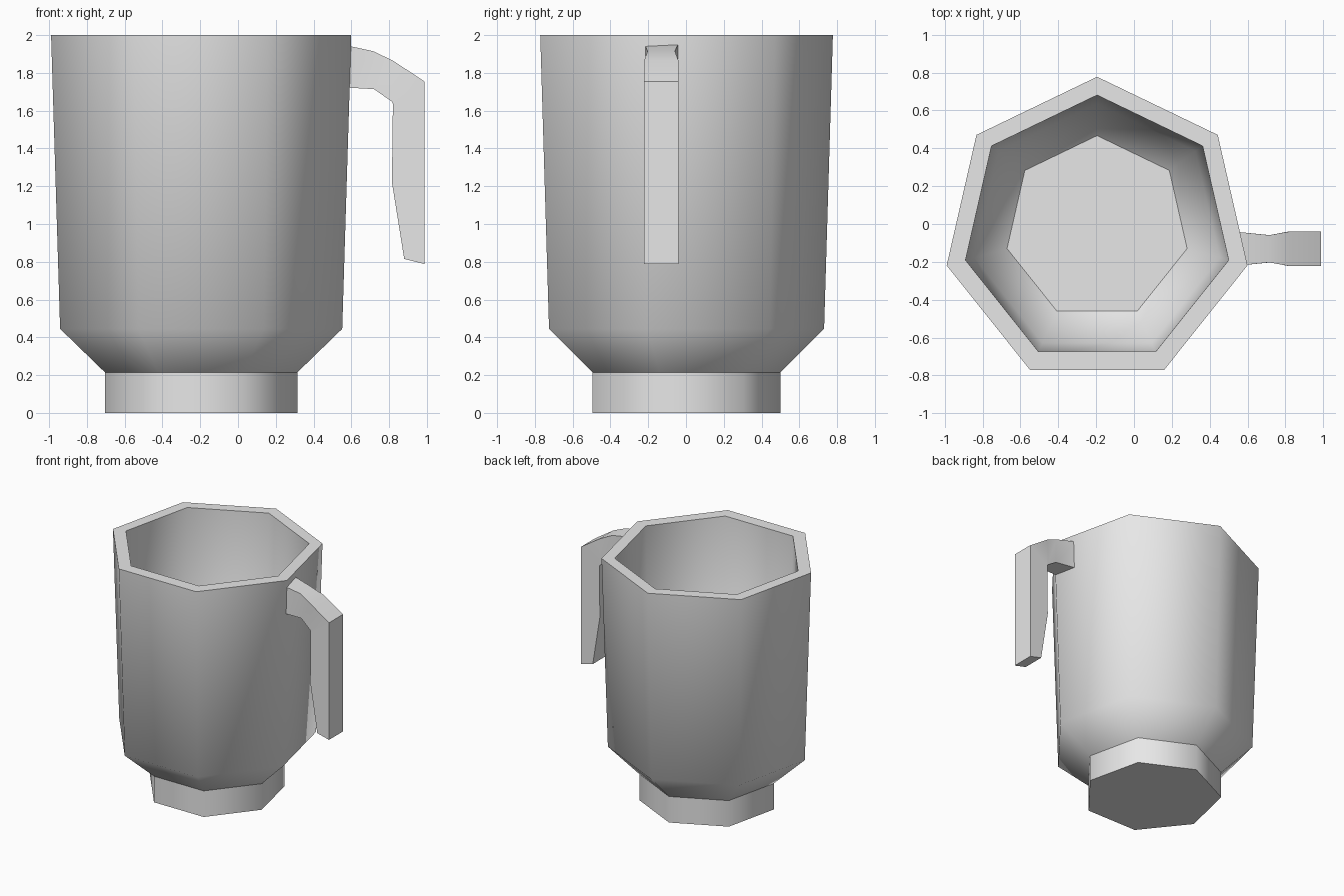
import bpy
import bmesh
import math

cube = bpy.data.objects.get("Cube")
if cube:
    bpy.data.objects.remove(cube, do_unlink=True)

SIDES = 7
CENTRE_X = -0.195

grey = bpy.data.materials.new("light grey")
grey.use_nodes = True
colour = (0.8, 0.8, 0.8, 1.0)
grey.diffuse_color = colour
grey.node_tree.nodes["Principled BSDF"].inputs["Base Color"].default_value = colour


def heptagon(radius, z):
    """Ring of points with one corner at the back, centred on its own depth."""
    shift = 0.003 - radius * (1 - math.cos(math.pi / SIDES)) / 2
    ring = []
    for i in range(SIDES):
        a = math.pi / 2 + math.tau * i / SIDES
        ring.append((CENTRE_X + radius * math.cos(a), shift + radius * math.sin(a), z))
    return ring


def skin(name, rings, sharp_rings=(), smooth=True):
    """Join rings of points into a capped, closed tube."""
    bm = bmesh.new()
    loops = [[bm.verts.new(p) for p in ring] for ring in rings]
    n = len(loops[0])
    for low, high in zip(loops, loops[1:]):
        for i in range(n):
            j = (i + 1) % n
            bm.faces.new((low[i], low[j], high[j], high[i])).smooth = smooth
    bm.faces.new(loops[0][::-1])
    bm.faces.new(loops[-1])
    for k in sharp_rings:
        for i in range(n):
            bm.edges.get((loops[k][i], loops[k][(i + 1) % n])).smooth = False
    bmesh.ops.recalc_face_normals(bm, faces=bm.faces)
    mesh = bpy.data.meshes.new(name)
    bm.to_mesh(mesh)
    bm.free()
    mesh.materials.append(grey)
    obj = bpy.data.objects.new(name, mesh)
    bpy.context.collection.objects.link(obj)
    return obj


# Hollow cup: up the outside, over the rim, down to the inner floor
cup_profile = [(0.523, 0.215), (0.766, 0.445), (0.815, 2.0),
               (0.713, 2.0), (0.665, 0.48), (0.488, 0.305)]
skin("cup_body", [heptagon(r, z) for r, z in cup_profile], sharp_rings=(0, 2, 3, 5))

# Foot under the cup
skin("foot", [heptagon(0.523, z) for z in (0, 0.215)], sharp_rings=(0, 1))

# Open handle: outer x, z, inner x, z and half width of each section
HANDLE_Y = -0.131
sections = [(0.53, 1.955, 0.53, 1.725, 0.091),
            (0.715, 1.915, 0.72, 1.714, 0.072),
            (0.82, 1.865, 0.815, 1.648, 0.091),
            (0.987, 1.755, 0.82, 1.635, 0.091),
            (0.987, 1.22, 0.815, 1.22, 0.091),
            (0.987, 0.788, 0.88, 0.815, 0.091)]
rings = [[(ox, HANDLE_Y - w, oz), (ox, HANDLE_Y + w, oz),
          (ix, HANDLE_Y + w, iz), (ix, HANDLE_Y - w, iz)]
         for ox, oz, ix, iz, w in sections]
handle = skin("handle", rings, smooth=False)
bpy.ops.object.select_all(action="DESELECT")
handle.select_set(True)
bpy.context.view_layer.objects.active = handle
bpy.ops.object.shade_smooth_by_angle(angle=math.radians(30))
